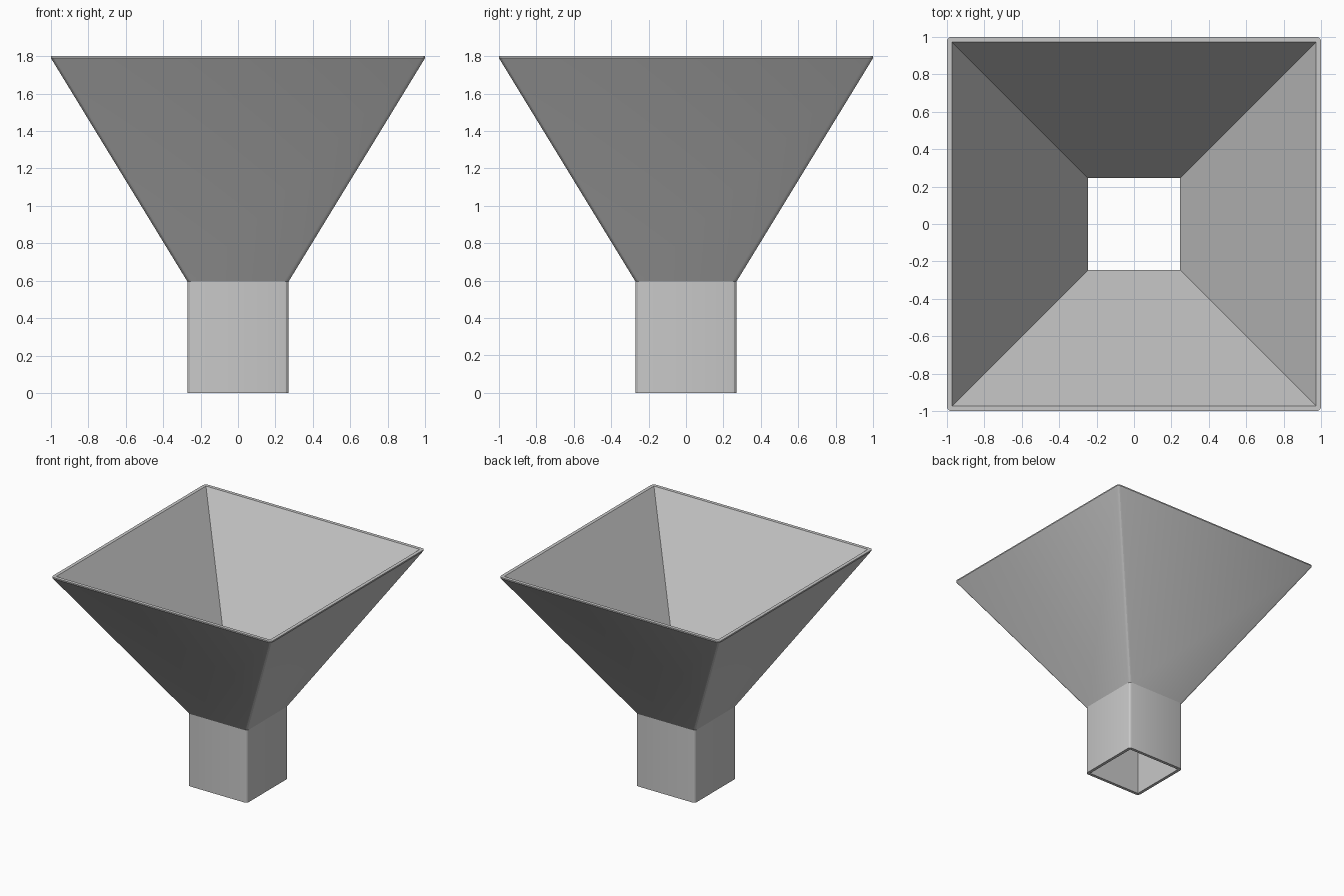
import bpy
import bmesh
from math import cos, sin, radians

cube = bpy.data.objects.get("Cube")
if cube:
    bpy.data.objects.remove(cube, do_unlink=True)

GREY = (0.58, 0.58, 0.58, 1.0)
metal = bpy.data.materials.new("plain grey metal")
metal.use_nodes = True
metal.diffuse_color = GREY
metal.node_tree.nodes["Principled BSDF"].inputs["Base Color"].default_value = GREY

CORNER_STEPS = 3


def square_ring(bm, half, z, radius):
    """Square loop of vertices with rounded corners."""
    verts = []
    for k, (sx, sy) in enumerate([(1, 1), (-1, 1), (-1, -1), (1, -1)]):
        for i in range(CORNER_STEPS + 1):
            a = radians(90 * (k + i / CORNER_STEPS))
            c = half - radius
            verts.append(bm.verts.new((sx * c + radius * cos(a),
                                       sy * c + radius * sin(a), z)))
    return verts


# Closed wall section: half width, height, corner radius
section = [
    (0.27, 0.0, 0.025),     # outer spout
    (0.27, 0.595, 0.025),
    (1.0, 1.79, 0.025),     # outer funnel
    (1.0, 1.80, 0.025),     # rim
    (0.972, 1.80, 0.0),     # inner funnel
    (0.245, 0.60, 0.0),
    (0.245, 0.0, 0.0),      # inner spout
]

# Hollow square funnel with its spout
bm = bmesh.new()
rings = [square_ring(bm, *s) for s in section]
for lower, upper in zip(rings, rings[1:] + rings[:1]):
    n = len(lower)
    for i in range(n):
        j = (i + 1) % n
        bm.faces.new((lower[i], lower[j], upper[j], upper[i]))
bmesh.ops.remove_doubles(bm, verts=bm.verts, dist=0.0005)
bmesh.ops.recalc_face_normals(bm, faces=bm.faces)

mesh = bpy.data.meshes.new("square_funnel")
bm.to_mesh(mesh)
bm.free()
mesh.materials.append(metal)
funnel = bpy.data.objects.new("square_funnel", mesh)
bpy.context.collection.objects.link(funnel)

# Smooth only the rounded corners
bpy.ops.object.select_all(action="DESELECT")
funnel.select_set(True)
bpy.context.view_layer.objects.active = funnel
bpy.ops.object.shade_smooth_by_angle(angle=radians(20))
